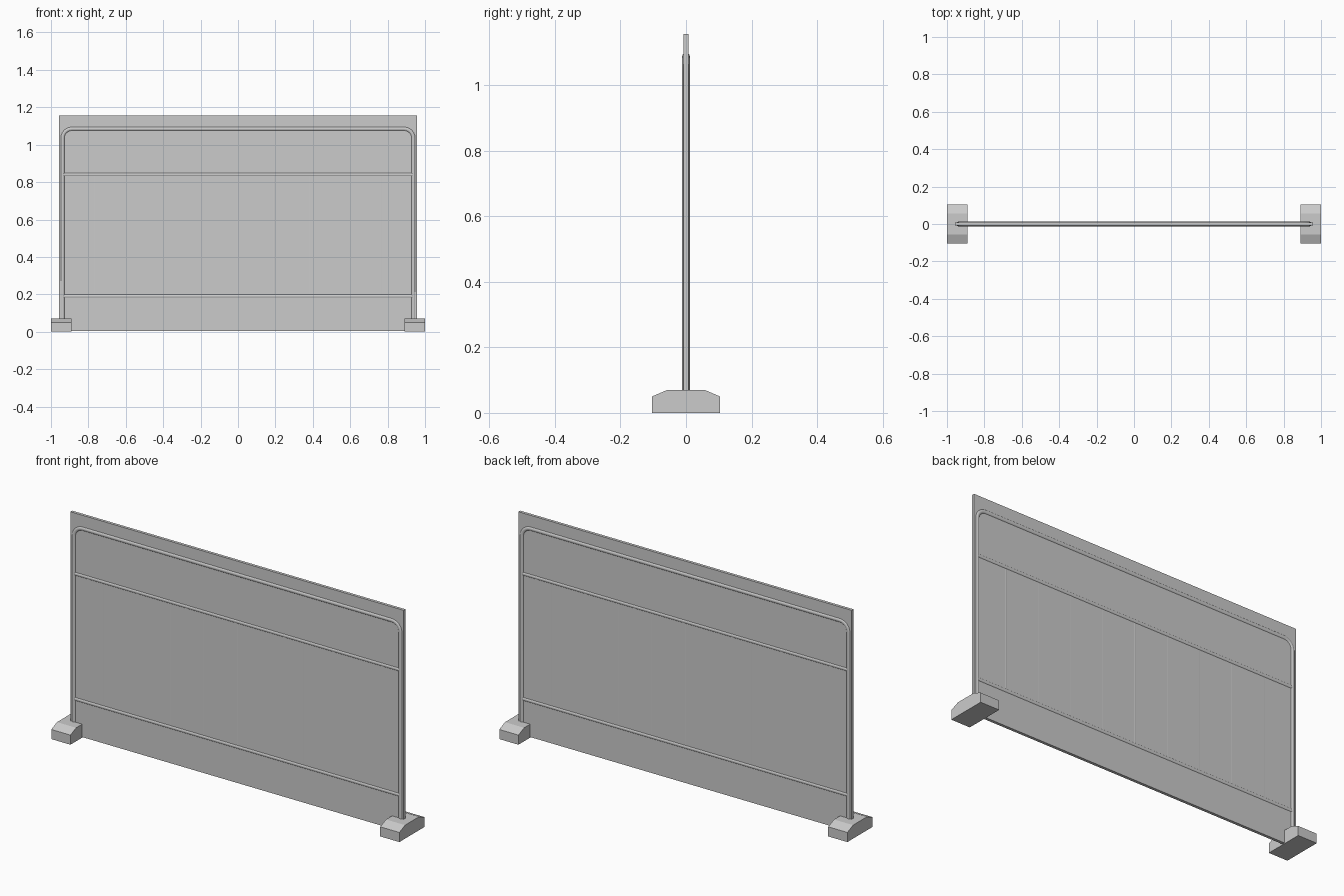
import bpy, bmesh, math

cube = bpy.data.objects.get("Cube")
if cube:
    bpy.data.objects.remove(cube)

grey = bpy.data.materials.new("light_grey")
grey.use_nodes = True
grey.diffuse_color = (0.6, 0.6, 0.6, 1)
grey.node_tree.nodes["Principled BSDF"].inputs["Base Color"].default_value = (0.6, 0.6, 0.6, 1)


def add_object(name, bm):
    bmesh.ops.recalc_face_normals(bm, faces=bm.faces)
    mesh = bpy.data.meshes.new(name)
    bm.to_mesh(mesh)
    bm.free()
    mesh.materials.append(grey)
    obj = bpy.data.objects.new(name, mesh)
    bpy.context.collection.objects.link(obj)
    return obj


def tube(name, path, radius):
    """Round tube with closed ends along a list of points."""
    curve = bpy.data.curves.new(name, "CURVE")
    curve.dimensions = "3D"
    curve.bevel_depth = radius
    curve.bevel_resolution = 4
    curve.use_fill_caps = True
    spline = curve.splines.new("POLY")
    spline.points.add(len(path) - 1)
    for point, co in zip(spline.points, path):
        point.co = (*co, 1)
    spline.use_smooth = True
    curve.materials.append(grey)
    obj = bpy.data.objects.new(name, curve)
    bpy.context.collection.objects.link(obj)
    bpy.ops.object.select_all(action="DESELECT")
    obj.select_set(True)
    bpy.context.view_layer.objects.active = obj
    bpy.ops.object.convert(target="MESH")
    bpy.ops.object.shade_smooth_by_angle(angle=math.radians(40))


# Flat sheet covering the whole barrier
bm = bmesh.new()
bmesh.ops.create_cube(bm, size=1)
bmesh.ops.scale(bm, vec=(1.915, 0.015, 1.152), verts=bm.verts)
bmesh.ops.translate(bm, vec=(0, 0, 0.579), verts=bm.verts)
add_object("panel", bm)

# Bent outer frame with rounded top corners
SIDE, TOP, BEND = 0.938, 1.085, 0.05
corner = [(SIDE - BEND + BEND * math.cos(a), 0, TOP - BEND + BEND * math.sin(a))
          for a in (math.pi / 2 * i / 6 for i in range(7))]
right_half = [(SIDE, 0, 0.04)] + corner
left_half = [(-x, y, z) for x, y, z in reversed(right_half)]
tube("outer_frame", right_half + left_half, 0.0125)

# Horizontal rails and thin upright bars
LOW, HIGH = 0.19, 0.84
for name, z in (("lower_rail", LOW), ("upper_rail", HIGH)):
    tube(name, [(-SIDE, 0, z), (SIDE, 0, z)], 0.0115)
for i in range(9):
    x = (i - 4) * 0.192
    tube(f"upright_bar_{i + 1}", [(x, 0, LOW), (x, 0, HIGH)], 0.008)

# Bevelled feet extruded from a side profile
half = [(0.104, 0), (0.104, 0.05), (0.057, 0.07)]
profile = half + [(-y, z) for y, z in reversed(half)]
for name, x0 in (("left_foot", 0.89), ("right_foot", -1.0)):
    bm = bmesh.new()
    face = bm.faces.new([bm.verts.new((x0, y, z)) for y, z in profile])
    ext = bmesh.ops.extrude_face_region(bm, geom=[face])
    moved = [v for v in ext["geom"] if isinstance(v, bmesh.types.BMVert)]
    bmesh.ops.translate(bm, vec=(0.11, 0, 0), verts=moved)
    if len([f for f in bm.faces if len(f.verts) == len(profile)]) < 2:
        bm.faces.new([v for v in bm.verts if v not in moved])
    add_object(name, bm)
